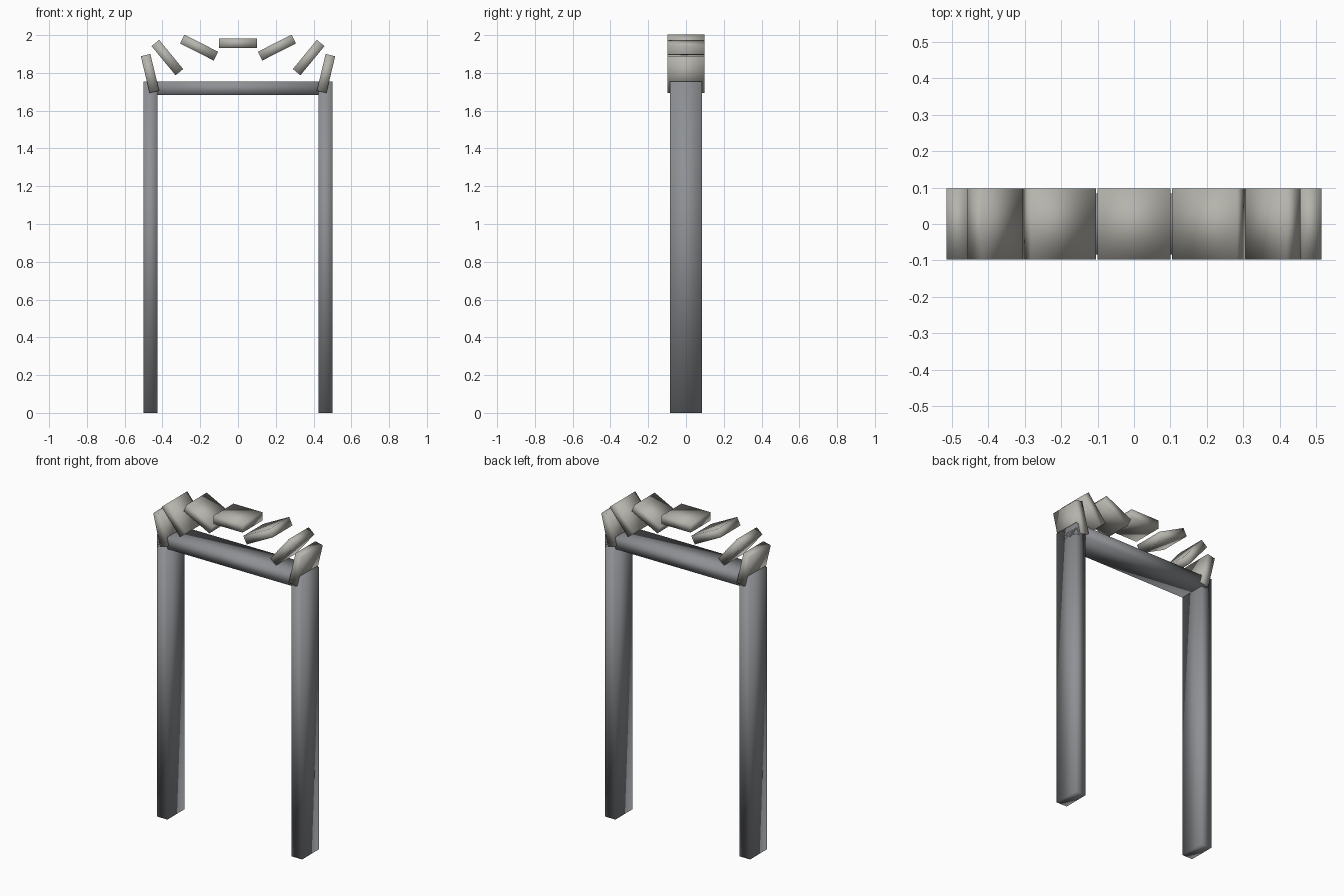
import bpy
import math

cube = bpy.data.objects.get("Cube")
if cube:
    bpy.data.objects.remove(cube, do_unlink=True)


def material(name, rgb):
    mat = bpy.data.materials.new(name)
    mat.use_nodes = True
    color = (*rgb, 1)
    mat.diffuse_color = color
    mat.node_tree.nodes["Principled BSDF"].inputs["Base Color"].default_value = color
    return mat


frame_grey = material("frame grey", (0.27, 0.28, 0.295))
stone_grey = material("warm stone grey", (0.46, 0.45, 0.41))


def block(name, center, size, mat, tilt=0):
    """Softly shaded box, tilted in the front plane (positive raises its +x end)."""
    bpy.ops.mesh.primitive_cube_add(size=1, location=center)
    obj = bpy.context.object
    obj.name = name
    obj.scale = size
    bpy.ops.object.transform_apply(location=False, rotation=False, scale=True)
    obj.rotation_euler.y = -math.radians(tilt)
    obj.data.materials.append(mat)
    bpy.ops.object.shade_smooth()
    return obj


# Door frame: two posts and a lintel
HEIGHT, DEPTH, THICK = 1.755, 0.168, 0.073
for side, name in ((1, "left"), (-1, "right")):
    block(name + "_post", (side * (0.5 - THICK / 2), 0, HEIGHT / 2),
          (THICK, DEPTH, HEIGHT), frame_grey)
block("lintel", (0, 0, HEIGHT - THICK / 2), (1, DEPTH, THICK), frame_grey)

# Arch of loose stones, mirrored about the centre stone
STONE = (0.2, 0.196, 0.052)
block("center_stone", (0, 0, 1.957), STONE, stone_grey)
arch = [("upper", 0.206, 1.934, 27), ("middle", 0.374, 1.881, 50.5), ("lower", 0.466, 1.797, 76.5)]
for level, x, z, tilt in arch:
    for side, name in ((1, "left"), (-1, "right")):
        block(f"{name}_{level}_stone", (side * x, 0, z), STONE, stone_grey, side * tilt)
